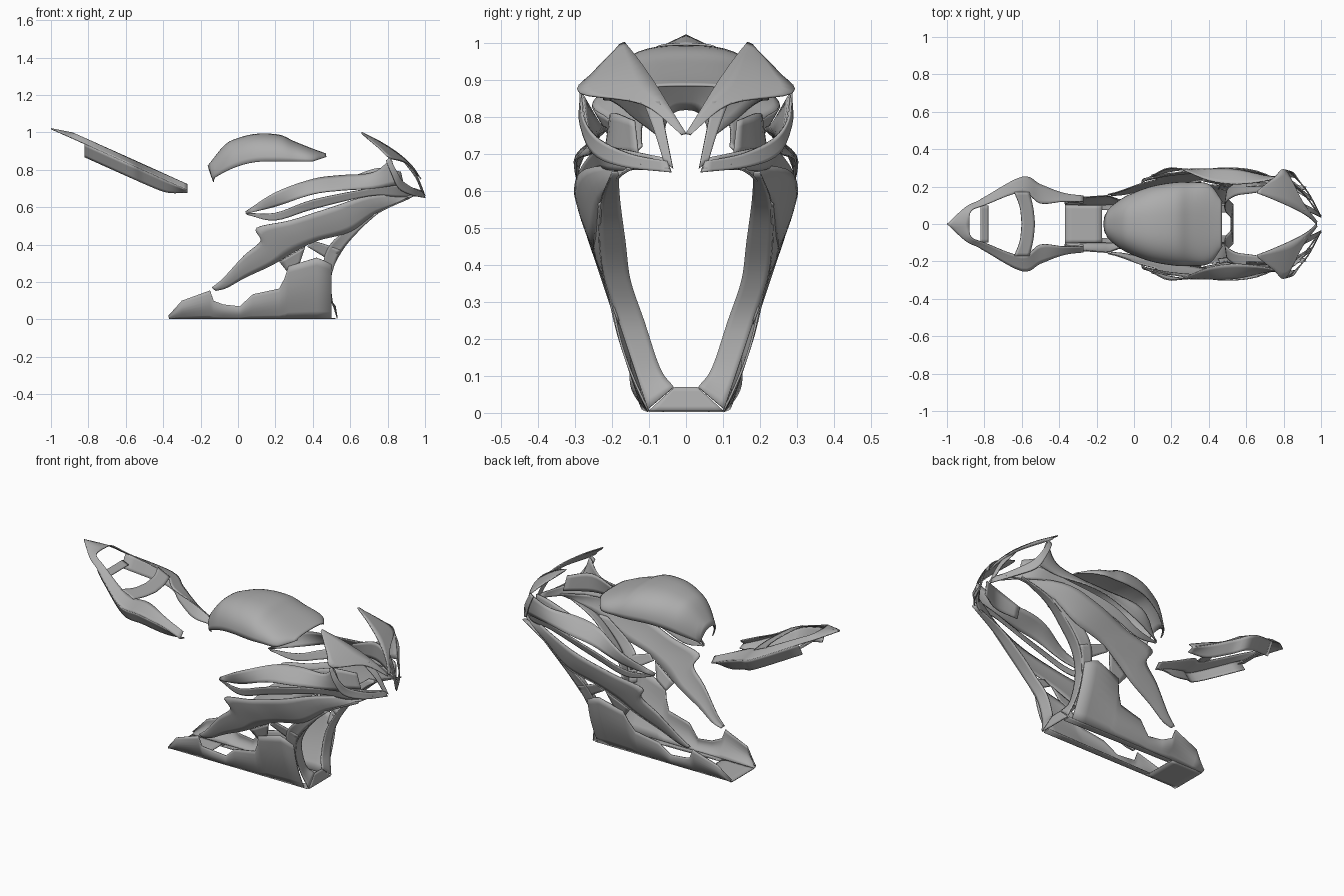
import bpy, bmesh, math
from mathutils import Vector

cube = bpy.data.objects.get("Cube")
if cube:
    bpy.data.objects.remove(cube, do_unlink=True)

shade = 0.42
grey = bpy.data.materials.new("plain grey")
grey.use_nodes = True
grey.diffuse_color = (shade, shade, shade, 1)
grey.node_tree.nodes["Principled BSDF"].inputs["Base Color"].default_value = grey.diffuse_color


def flank(x, z):
    """Half width of the bodywork: grows with height, tucks in at the top and the nose."""
    tuck = 1.3 * max(0, z - 0.66)
    nose = 0.9 * max(0, x - 0.55) ** 1.5
    return max(0.03, 0.1 + z / 3 - tuck - nose)


def place(point):
    """Side-view point (x, z), with an optional half width, to a position in space."""
    x, z, *width = point
    return Vector((x, width[0] if width else flank(x, z), z))


def smooth_path(points, steps):
    """Catmull-Rom curve through the points."""
    path = [Vector(point) for point in points]
    path = [path[0] * 2 - path[1]] + path + [path[-1] * 2 - path[-2]]
    curve = []
    for before, start, end, after in zip(path, path[1:], path[2:], path[3:]):
        leave, arrive = (end - before) / 2, (after - start) / 2
        for step in range(steps):
            t = step / steps
            ease = t * t * (3 - 2 * t)
            curve.append(start.lerp(end, ease) + leave * t * (1 - t) ** 2 - arrive * t * t * (1 - t))
    return curve + [path[-2]]


def make_sheet(name, grid, mirrored=True):
    """Thin smooth panel from a grid of points, mirrored to the other side."""
    bm = bmesh.new()
    rows = [[bm.verts.new(point) for point in row] for row in grid]
    for near, far in zip(rows, rows[1:]):
        for a, b, c, d in zip(near, near[1:], far[1:], far):
            bm.faces.new((a, b, c, d))
    bmesh.ops.remove_doubles(bm, verts=bm.verts, dist=0.0005)
    bmesh.ops.recalc_face_normals(bm, faces=bm.faces)
    mesh = bpy.data.meshes.new(name)
    bm.to_mesh(mesh)
    bm.free()
    mesh.materials.append(grey)
    panel = bpy.data.objects.new(name, mesh)
    bpy.context.collection.objects.link(panel)
    bpy.ops.object.select_all(action='DESELECT')
    panel.select_set(True)
    bpy.context.view_layer.objects.active = panel
    bpy.ops.object.shade_smooth_by_angle(angle=math.radians(40))
    if mirrored:
        mirror = panel.modifiers.new("other side", 'MIRROR')
        mirror.use_axis = (False, True, False)
    solid = panel.modifiers.new("thickness", 'SOLIDIFY')
    solid.thickness = 0.006
    solid.offset = 0


def ribbon(name, edge_a, edge_b, bulge=0.0, steps=5, across=5):
    """Panel ruled between two edge curves, bowed outwards; one step keeps straight edges."""
    curve_a = smooth_path([place(point) for point in edge_a], steps)
    curve_b = smooth_path([place(point) for point in edge_b], steps)
    grid = []
    for start, end in zip(curve_a, curve_b):
        row = [start.lerp(end, k / across) for k in range(across + 1)]
        for k, point in enumerate(row):
            point.y = max(0, point.y + bulge * math.sin(math.pi * k / across))
        grid.append(row)
    make_sheet(name, grid)


# Tank cover: open arched shell, each station is x, half width, top
tank = []
for x, width, top in smooth_path([(-.16, .06, .82), (-.07, .13, .93), (0, .165, .967), (.1, .2, .99),
                                  (.22, .22, .985), (.3, .22, .95), (.4, .21, .91), (.47, .12, .885)], 5):
    low = 0.845 - 1.15 * max(0, 0.15 - x) ** 2 + max(0, x - 0.4) / 3
    row = []
    for k in range(25):
        angle = math.pi * k / 24
        side, rise = math.cos(angle), math.sin(angle) ** 0.85
        row.append((max(x, -0.13 - 0.03 * rise), width * math.copysign(abs(side) ** 0.75, side),
                    low + (top - low) * rise))
    tank.append(row)
make_sheet("tank_cover", tank, mirrored=False)


def tail(outline, lift=0.0, inset=0.0):
    """Tail outline of x and half width, laid on the sloping tail plane."""
    return [(x, max(0.68, 0.57 - 0.45 * x + lift), width - inset) for x, width in outline]


# Tail: ring, skirt below it, arch and cross bar
outer = [(-1, 0), (-.9, .09), (-.82, .13), (-.6, .25), (-.5, .21), (-.38, .165), (-.27, .15)]
inner = [(-.88, 0), (-.87, .07), (-.8, .1), (-.6, .17), (-.5, .11), (-.38, .12), (-.27, .12)]
ribbon("tail_ring", tail(inner, lift=0.03), tail(outer))
ribbon("tail_skirt", tail(outer[2:]), tail(outer[2:], lift=-0.07, inset=0.04))
ribbon("tail_arch", tail([(-.64, .17), (-.61, .09), (-.6, 0)], lift=0.03),
       tail([(-.56, .17), (-.54, .09), (-.53, 0)], lift=0.03))
ribbon("tail_cross_bar", tail([(-.82, .1), (-.82, 0)], lift=-0.03),
       tail([(-.78, .1), (-.78, 0)], lift=-0.03))

# Nose cowl: horns meeting in a V, then the frame of the lamp opening
ribbon("cowl_horn",
       [(.66, 1, .165), (.76, .95, .125), (.86, .885, .08), (.93, .82, .04), (.975, .755, 0)],
       [(.665, .99, .18), (.75, .92, .25), (.81, .865, .288), (.9, .835, .12), (.98, .75, .01)],
       bulge=0.006)
ribbon("lamp_inner_post", [(.91, .84, .07), (.96, .76, .055), (1, .66, .035)],
       [(.89, .84, .115), (.95, .76, .085), (.985, .68, .06)])
ribbon("lamp_outer_frame",
       [(.81, .865, .285), (.85, .79, .275), (.88, .74, .235), (.94, .7, .15), (.99, .68, .05)],
       [(.79, .85, .285), (.82, .78, .285), (.86, .7, .25), (.93, .665, .17), (1, .65, .04)])
ribbon("inner_duct", [(.6, .76, .2), (.75, .81, .2), (.87, .79, .14)],
       [(.6, .7, .22), (.75, .7, .21), (.89, .7, .13)])

# Upper side panel: two prongs around a slot
ribbon("upper_side_panel",
       [(.82, .86, .28), (.72, .785, .235), (.55, .77), (.4, .75), (.2, .68), (.04, .575, .22)],
       [(.86, .72, .25), (.72, .7, .255), (.55, .69), (.4, .67, .295), (.22, .61, .285), (.05, .567, .24)],
       bulge=0.004)
ribbon("upper_side_prong",
       [(.98, .69, .06), (.86, .72, .22), (.7, .7, .255), (.4, .64, .29), (.2, .57, .27), (.04, .57, .23)],
       [(1, .66, .045), (.87, .655, .19), (.7, .66, .24), (.4, .59, .27), (.2, .53, .26), (.05, .56, .23)])

# Middle side panel sweeping down to a thin rear stay
ribbon("middle_side_panel",
       [(.96, .67, .12), (.7, .66), (.5, .6), (.28, .53), (.1, .49), (.12, .42), (.03, .34),
        (-.08, .22), (-.14, .17)],
       [(.9, .64, .18), (.74, .57, .23), (.6, .47), (.42, .42), (.3, .36), (.18, .29), (.04, .225),
        (-.06, .17), (-.12, .155)], bulge=0.006)

# Front edge lip, folded inwards, fading out towards the nose
lip = [(.92, .65, .2), (.75, .57, .23), (.63, .46), (.55, .36), (.5, .25), (.5, .12), (.53, .01)]
folded = []
for point in lip:
    x, y, z = place(point)
    folded.append((x - 0.01, max(z, 0.07), y - 0.07 * min(1, 3 - 3 * x)))
ribbon("front_lip", lip, folded)

# Lower side panel, dropping from its cut-out top edge to the ground line
ground = 0.005
rim = [(.5, .3), (.42, .33), (.27, .285), (.25, .22), (.22, .165), (.08, .135), (.01, .07),
       (-.08, .08), (-.13, .1, .15), (-.15, .155), (-.3, .1, .14), (-.37, .02)]
ribbon("lower_side_panel", rim, [(point[0], ground) for point in rim], bulge=0.014, steps=1, across=8)
ribbon("front_bridge", [(.5, .24), (.54, .35), (.63, .46), (.75, .57, .23)],
       [(.45, .26), (.47, .36), (.53, .44), (.68, .56)])
ribbon("strut_bridge", [(.55, .37), (.47, .4), (.4, .42)], [(.5, .31), (.42, .36), (.37, .39)])
ribbon("stay_bridge", [(.36, .39), (.22, .31)], [(.33, .3), (.26, .26)])

# Belly pan floor: rear plate, side rims and front cross bar
ribbon("pan_floor", [(-.37, ground), (-.17, ground)], [(-.37, ground, 0), (-.17, ground, 0)])
ribbon("pan_rim", [(-.17, ground), (.52, ground)], [(-.17, ground, .075), (.52, ground, .06)])
ribbon("pan_front_bar", [(.53, ground), (.53, ground, 0)], [(.52, .07, .03), (.52, .07, 0)])
